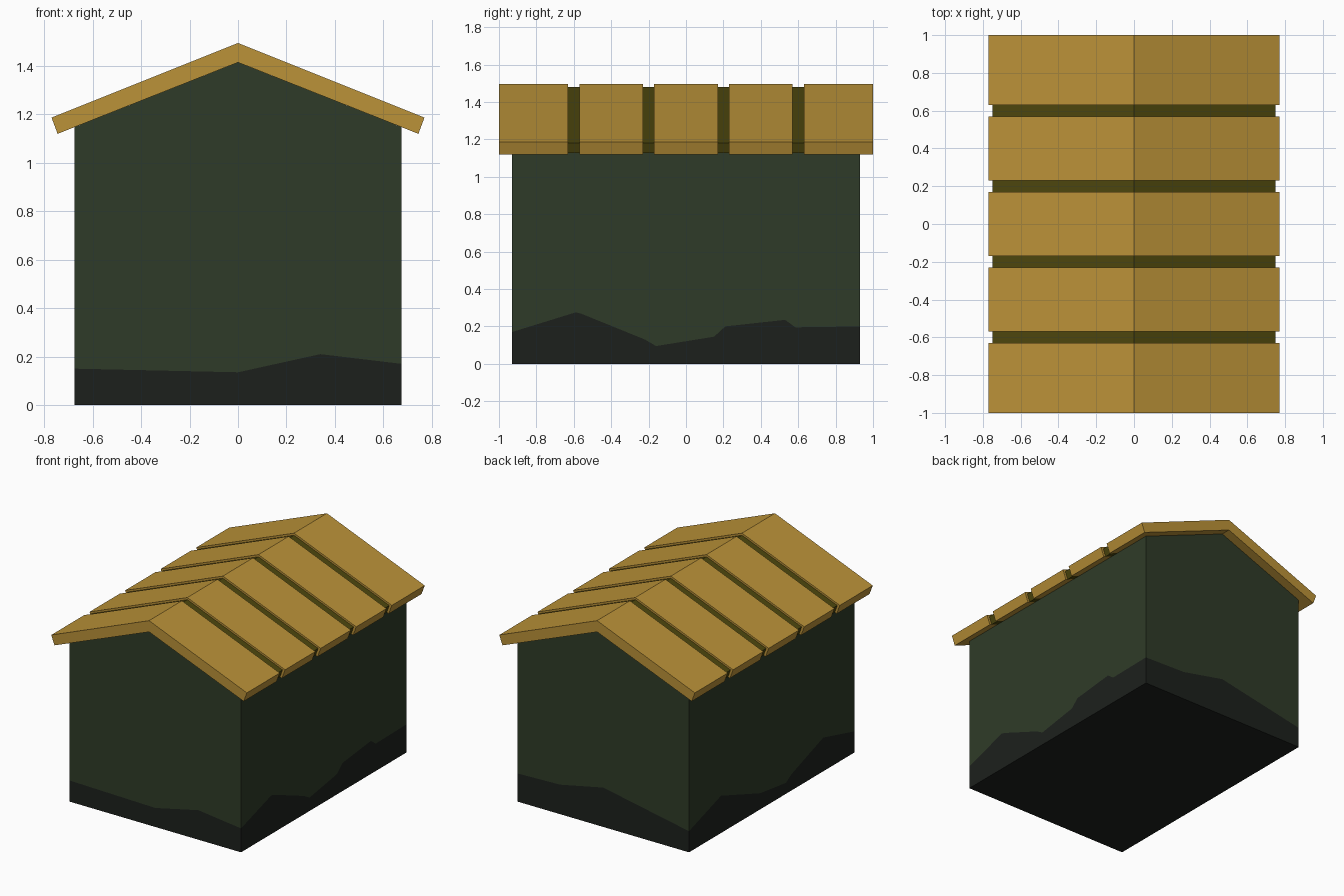
import bpy

if "Cube" in bpy.data.objects:
    bpy.data.objects.remove(bpy.data.objects["Cube"])

HX, HY = 0.675, 0.93          # wall half extents
APEX, SLOPE = 1.415, 0.396    # underside of the roof


def material(name, rgb):
    m = bpy.data.materials.new(name)
    m.diffuse_color = (*rgb, 1)
    m.use_nodes = True
    m.node_tree.nodes["Principled BSDF"].inputs["Base Color"].default_value = m.diffuse_color
    return m


GREEN = material("green_wall", (0.028, 0.044, 0.021))
DIRT = material("dark_dirt", (0.012, 0.0145, 0.012))
WOOD = material("ochre_board", (0.50, 0.29, 0.04))
GAP = material("dark_gap", (0.075, 0.062, 0.004))


def make(name, verts, faces, mat):
    me = bpy.data.meshes.new(name)
    me.from_pydata(verts, [], faces)
    me.materials.append(mat)
    ob = bpy.data.objects.new(name, me)
    bpy.context.collection.objects.link(ob)
    return ob


def quads(name, polys, mat):
    verts = [v for p in polys for v in p]
    faces = [range(i, i + 4) for i in range(0, len(verts), 4)]
    return make(name, verts, [tuple(f) for f in faces], mat)


def roof_z(x):
    return APEX - SLOPE * abs(x)


# Jagged dirt line on each wall: (position along wall, height), anticlockwise
front = [(-HX, .15), (0, .135), (.34, .21), (HX, .17)]
right = [(-HY, .17), (-.59, .275), (-.56, .268), (-.22, .13), (-.16, .095),
         (.15, .145), (.21, .2), (.53, .235), (.585, .195), (HY, .2)]
back = [(HX, .2), (.34, .21), (0, .28), (-HX, .15)]
left = [(HY, .15), (.57, .265), (.13, .115), (-.16, .078),
        (-.22, .115), (-.58, .24), (-HY, .15)]

walls = [(front, lambda s: (s, -HY)), (right, lambda s: (HX, s)),
         (back, lambda s: (s, HY)), (left, lambda s: (-HX, s))]

upper, lower = [], []
for line, place in walls:
    for (s0, h0), (s1, h1) in zip(line, line[1:]):
        a, b = place(s0), place(s1)
        lower.append([(*a, 0), (*b, 0), (*b, h1), (*a, h0)])
        upper.append([(*a, h0), (*b, h1), (*b, roof_z(b[0])), (*a, roof_z(a[0]))])

# Floor closes the bottom
lower.append([(-HX, -HY, 0), (-HX, HY, 0), (HX, HY, 0), (HX, -HY, 0)])

quads("walls", upper, GREEN)
quads("dirty_wall_base", lower, DIRT)


def chevron(name, y0, y1, top, outer, inner, mat):
    """Folded roof board: a V-shaped profile extruded along y."""
    (ox, oz), (ix, iz) = outer, inner
    prof = [(0, top), (-ox, oz), (-ix, iz), (0, APEX), (ix, iz), (ox, oz)]
    verts = [(x, y, z) for y in (y0, y1) for x, z in prof]
    faces = [(0, 1, 2, 3), (0, 3, 4, 5), (9, 8, 7, 6), (11, 10, 9, 6)]
    for i in range(6):
        j = (i + 1) % 6
        faces.append((i, i + 6, j + 6, j))
    return make(name, verts, faces, mat)


# Five roof boards with recessed dark strips between them
edges = [-1, -.6, -.2, .2, .6, 1]
for i in range(5):
    y0 = edges[i] + (.03 if i > 0 else 0)
    y1 = edges[i + 1] - (.03 if i < 4 else 0)
    chevron(f"roof_board_{i + 1}", y0, y1, 1.495, (.77, 1.187), (.745, 1.12), WOOD)
for i, y in enumerate(edges[1:-1]):
    chevron(f"roof_gap_{i + 1}", y - .03, y + .03, 1.48, (.75, 1.181), (.73, 1.126), GAP)
